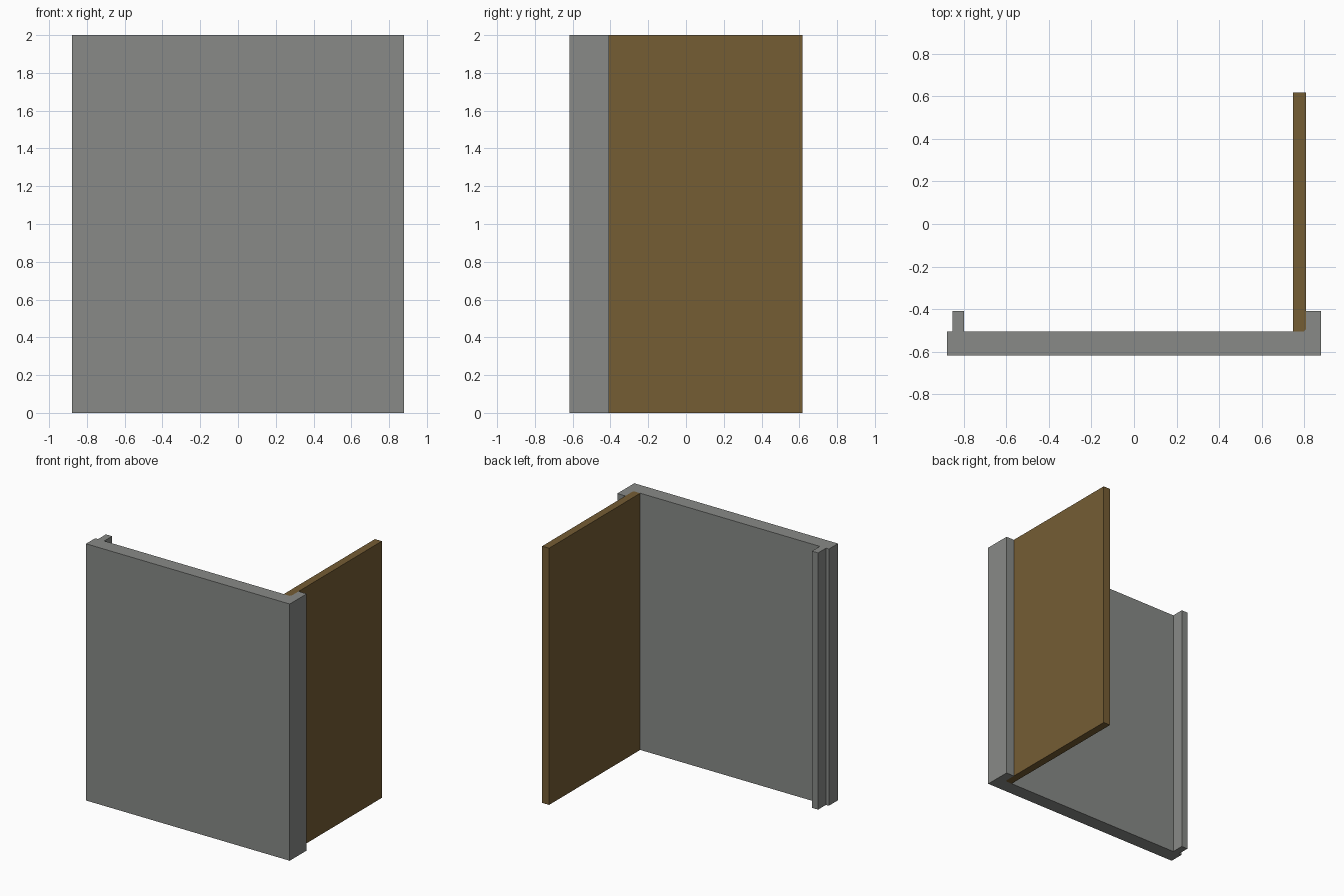
import bpy, bmesh

if "Cube" in bpy.data.objects:
    bpy.data.objects.remove(bpy.data.objects["Cube"])

H = 2.0  # full height shared by both panels


def material(name, rgb):
    m = bpy.data.materials.new(name)
    m.diffuse_color = (*rgb, 1)
    m.use_nodes = True
    m.node_tree.nodes["Principled BSDF"].inputs["Base Color"].default_value = m.diffuse_color
    return m


def extrude(name, profile, mat):
    """Extrude a counter-clockwise plan outline from the floor to height H."""
    bm = bmesh.new()
    base = bm.faces.new([bm.verts.new((x, y, 0)) for x, y in profile])
    top = bmesh.ops.extrude_face_region(bm, geom=[base], use_keep_orig=True)
    verts = [v for v in top["geom"] if isinstance(v, bmesh.types.BMVert)]
    bmesh.ops.translate(bm, verts=verts, vec=(0, 0, H))
    bmesh.ops.recalc_face_normals(bm, faces=bm.faces)
    me = bpy.data.meshes.new(name)
    bm.to_mesh(me)
    bm.free()
    me.materials.append(mat)
    ob = bpy.data.objects.new(name, me)
    bpy.context.collection.objects.link(ob)
    return ob


grey = material("grey", (0.246, 0.254, 0.242))
brown = material("brown", (0.178, 0.109, 0.034))

# Front panel with a thin lip at the left and a thick lip at the right
extrude("front_panel", [
    (-0.878, -0.617), (0.878, -0.617), (0.878, -0.408), (0.808, -0.408),
    (0.808, -0.494), (0.798, -0.505), (-0.80, -0.505), (-0.80, -0.408),
    (-0.853, -0.408), (-0.853, -0.505), (-0.878, -0.505)], grey)

# Side panel, its outer corner chamfered where it sits in the thick lip
extrude("side_panel", [
    (0.748, -0.505), (0.798, -0.505), (0.808, -0.494),
    (0.808, 0.617), (0.748, 0.617)], brown)
